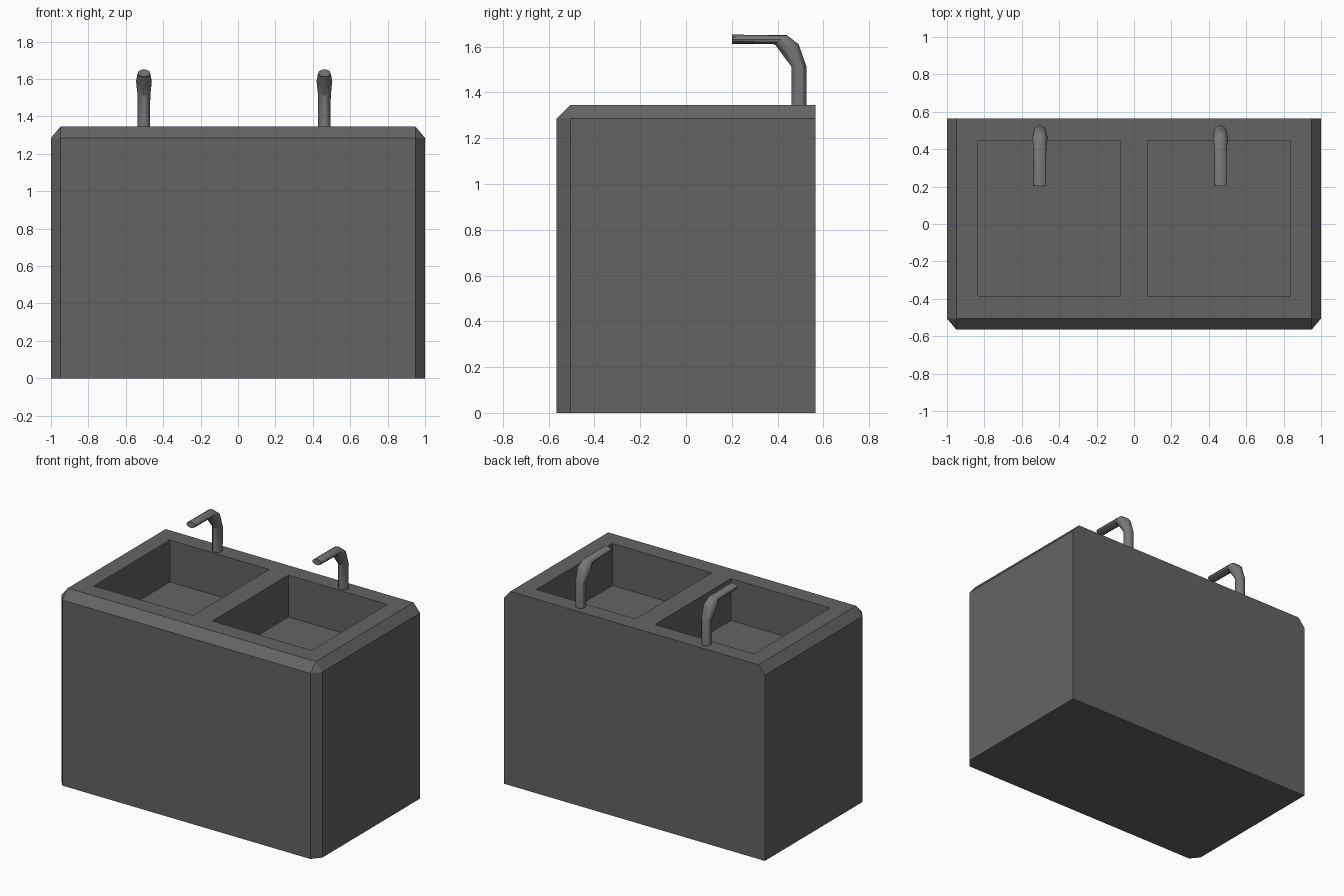
import bpy, bmesh, math
from mathutils import Vector, Matrix

if "Cube" in bpy.data.objects:
    bpy.data.objects.remove(bpy.data.objects["Cube"])

D, H = 1.13, 1.345      # body depth and height
Z_FLOOR = 1.055         # basin floor


def grey(name, v):
    mat = bpy.data.materials.new(name)
    mat.diffuse_color = (v, v, v, 1)
    mat.use_nodes = True
    mat.node_tree.nodes["Principled BSDF"].inputs["Base Color"].default_value = mat.diffuse_color
    return mat


BODY_GREY = grey("dark_grey", 0.127)
TAP_GREY = grey("tap_grey", 0.19)


def new_object(name, bm, mat=None):
    bmesh.ops.recalc_face_normals(bm, faces=bm.faces)
    mesh = bpy.data.meshes.new(name)
    bm.to_mesh(mesh)
    bm.free()
    if mat:
        mesh.materials.append(mat)
    ob = bpy.data.objects.new(name, mesh)
    bpy.context.collection.objects.link(ob)
    return ob


def box_bm(size, centre):
    bm = bmesh.new()
    bmesh.ops.create_cube(bm, size=1, matrix=Matrix.Translation(centre) @ Matrix.Diagonal((*size, 1)))
    return bm


# Body: front corners and the front and side top edges are chamfered
s = 1.2                 # the chamfer is stretched in y and z
bm = box_bm((2, D / s, H / s), (0, 0, H / s / 2))
edges = []
for e in bm.edges:
    m = (e.verts[0].co + e.verts[1].co) / 2
    front, top, side = m.y < -0.1, m.z > H / s - 0.01, abs(m.x) > 0.9
    if (front and top) or (front and side) or (top and side):
        edges.append(e)
bmesh.ops.bevel(bm, geom=edges, offset=0.05, segments=1, profile=0.5, affect='EDGES')
bmesh.ops.scale(bm, vec=(1, s, s), verts=bm.verts)
body = new_object("sink_body", bm, BODY_GREY)

# Two basins cut into the top
for label, x in (("left", -0.455), ("right", 0.453)):
    cutter = new_object(label + "_basin_cutter",
                        box_bm((0.76, 0.832, 0.6), (x, 0.031, Z_FLOOR + 0.3)), BODY_GREY)
    cutter.hide_render = True
    mod = body.modifiers.new(label + "_basin", 'BOOLEAN')
    mod.operation, mod.solver, mod.object = 'DIFFERENCE', 'EXACT', cutter
    bpy.context.view_layer.objects.active = body
    bpy.ops.object.modifier_apply(modifier=mod.name)
    bpy.data.objects.remove(cutter)

# Tap rings: outer (y, z), inner (y, z), half width
RINGS = [((0.527, 1.34), (0.460, 1.34), 0.033),
         ((0.527, 1.51), (0.460, 1.513), 0.034),
         ((0.492, 1.61), (0.420, 1.567), 0.042),
         ((0.440, 1.650), (0.388, 1.61), 0.034),
         ((0.202, 1.652), (0.202, 1.612), 0.033)]
SIDES = 12


def tap(name, x):
    bm = bmesh.new()
    loops = []
    for outer, inner, w in RINGS:
        o, i = Vector((x, *outer)), Vector((x, *inner))
        mid, half = (o + i) / 2, (o - i) / 2
        loops.append([bm.verts.new(mid + half * math.cos(a) + Vector((w * math.sin(a), 0, 0)))
                      for a in (2 * math.pi * k / SIDES for k in range(SIDES))])
    for a, b in zip(loops, loops[1:]):
        for k in range(SIDES):
            n = (k + 1) % SIDES
            bm.faces.new((a[k], a[n], b[n], b[k]))
    bm.faces.new(loops[0])
    bm.faces.new(loops[-1])
    ob = new_object(name, bm, TAP_GREY)
    bpy.ops.object.select_all(action='DESELECT')
    ob.select_set(True)
    bpy.context.view_layer.objects.active = ob
    bpy.ops.object.shade_smooth_by_angle(angle=math.radians(30))


tap("left_tap", -0.503)
tap("right_tap", 0.462)
